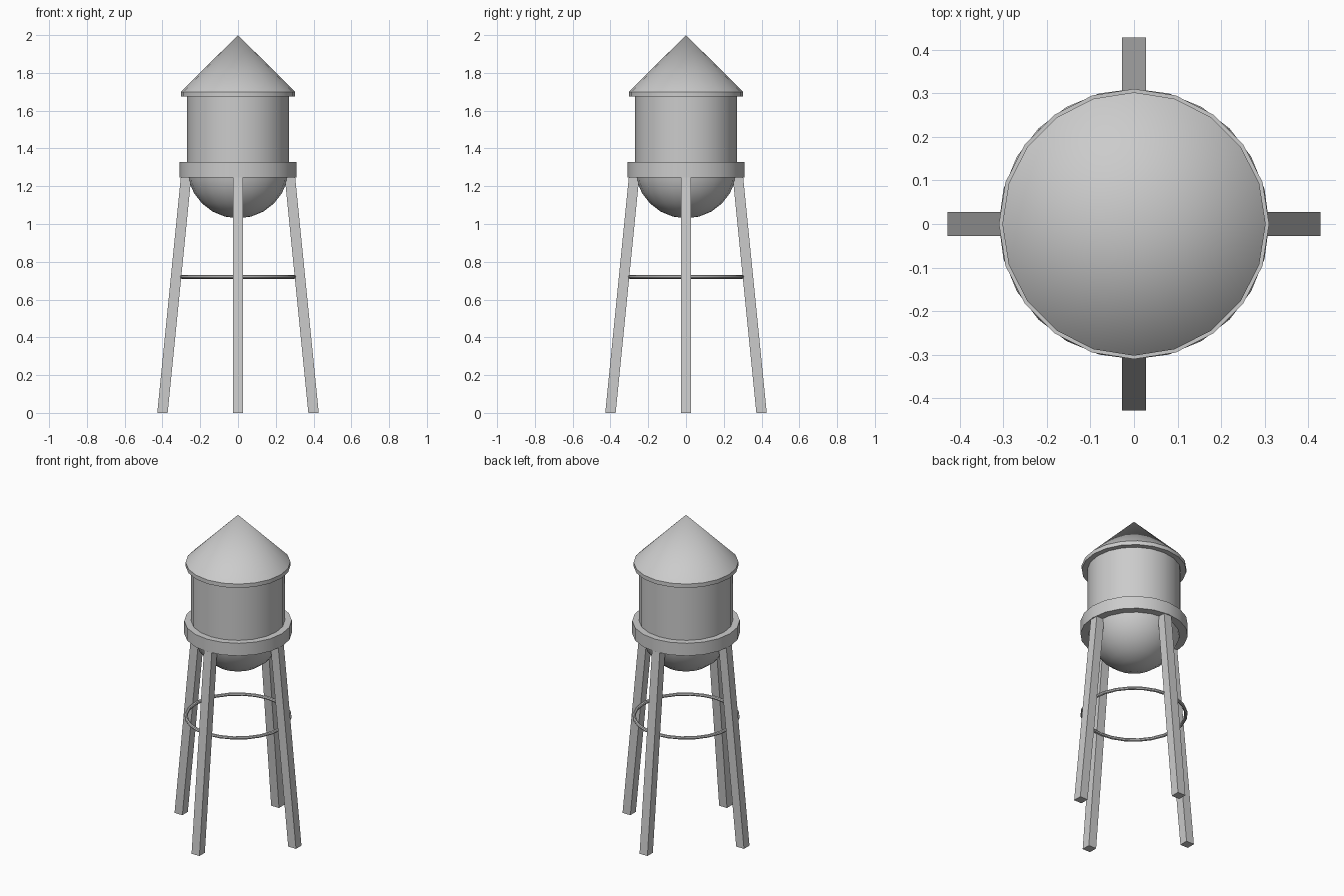
import bpy, bmesh
from math import sin, cos, pi, radians

if "Cube" in bpy.data.objects:
    bpy.data.objects.remove(bpy.data.objects["Cube"])

SIDES = 20


def finish(name, bm, smooth=True):
    bmesh.ops.recalc_face_normals(bm, faces=bm.faces)
    mesh = bpy.data.meshes.new(name)
    bm.to_mesh(mesh)
    bm.free()
    ob = bpy.data.objects.new(name, mesh)
    bpy.context.collection.objects.link(ob)
    if smooth:
        bpy.ops.object.select_all(action='DESELECT')
        ob.select_set(True)
        bpy.context.view_layer.objects.active = ob
        bpy.ops.object.shade_smooth_by_angle(angle=radians(30))
    return ob


def lathe(name, profile, sides=SIDES, closed=False):
    """Revolve (radius, z) points about z; open profiles get capped or pointed ends."""
    bm = bmesh.new()
    rings = []
    for r, z in profile:
        if r == 0:
            rings.append([bm.verts.new((0, 0, z))] * sides)
        else:
            rings.append([bm.verts.new((r * cos(2 * pi * i / sides),
                                        r * sin(2 * pi * i / sides), z))
                          for i in range(sides)])
    pairs = list(zip(rings, rings[1:]))
    if closed:
        pairs.append((rings[-1], rings[0]))
    for a, b in pairs:
        for i in range(sides):
            j = (i + 1) % sides
            bm.faces.new(list(dict.fromkeys((a[i], a[j], b[j], b[i]))))
    if not closed:
        for (r, z), ring in ((profile[0], rings[0]), (profile[-1], rings[-1])):
            if r > 0:
                bm.faces.new(ring)
    return finish(name, bm)


# Tank: cylindrical wall, round bowl beneath it
R, BASE = 0.27, 1.30
lathe("tank_wall", [(R, BASE), (R, 1.68)])
steps = 6
bowl = [(0, BASE - R)] + [(R * sin(pi / 2 * k / steps), BASE - R * cos(pi / 2 * k / steps))
                          for k in range(1, steps + 1)]
lathe("tank_bowl", bowl)

# Roof: thin brim and cone
lathe("roof_brim", [(0.302, 1.675), (0.302, 1.70)])
lathe("roof_cone", [(0.302, 1.70), (0, 2.0)])

# Walkway band around the tank base
lathe("walkway_band", [(0.31, 1.247), (0.31, 1.327)])

# Bracing hoop between the legs
tube = [(0.30 + 0.01 * cos(2 * pi * k / 8), 0.72 + 0.01 * sin(2 * pi * k / 8))
        for k in range(8)]
lathe("brace_hoop", tube, sides=24, closed=True)

# Four leaning square legs with level ends
H, W = 1.26, 0.0275
for k, side in enumerate(("right", "back", "left", "front")):
    c, s = round(cos(k * pi / 2)), round(sin(k * pi / 2))
    bm = bmesh.new()
    bmesh.ops.create_cube(bm, size=1)
    for v in bm.verts:
        x = (0.40 if v.co.z < 0 else 0.274) + v.co.x * 2 * W
        y = v.co.y * 2 * W
        v.co = (c * x - s * y, s * x + c * y, (v.co.z + 0.5) * H)
    finish(side + "_leg", bm, smooth=False)
